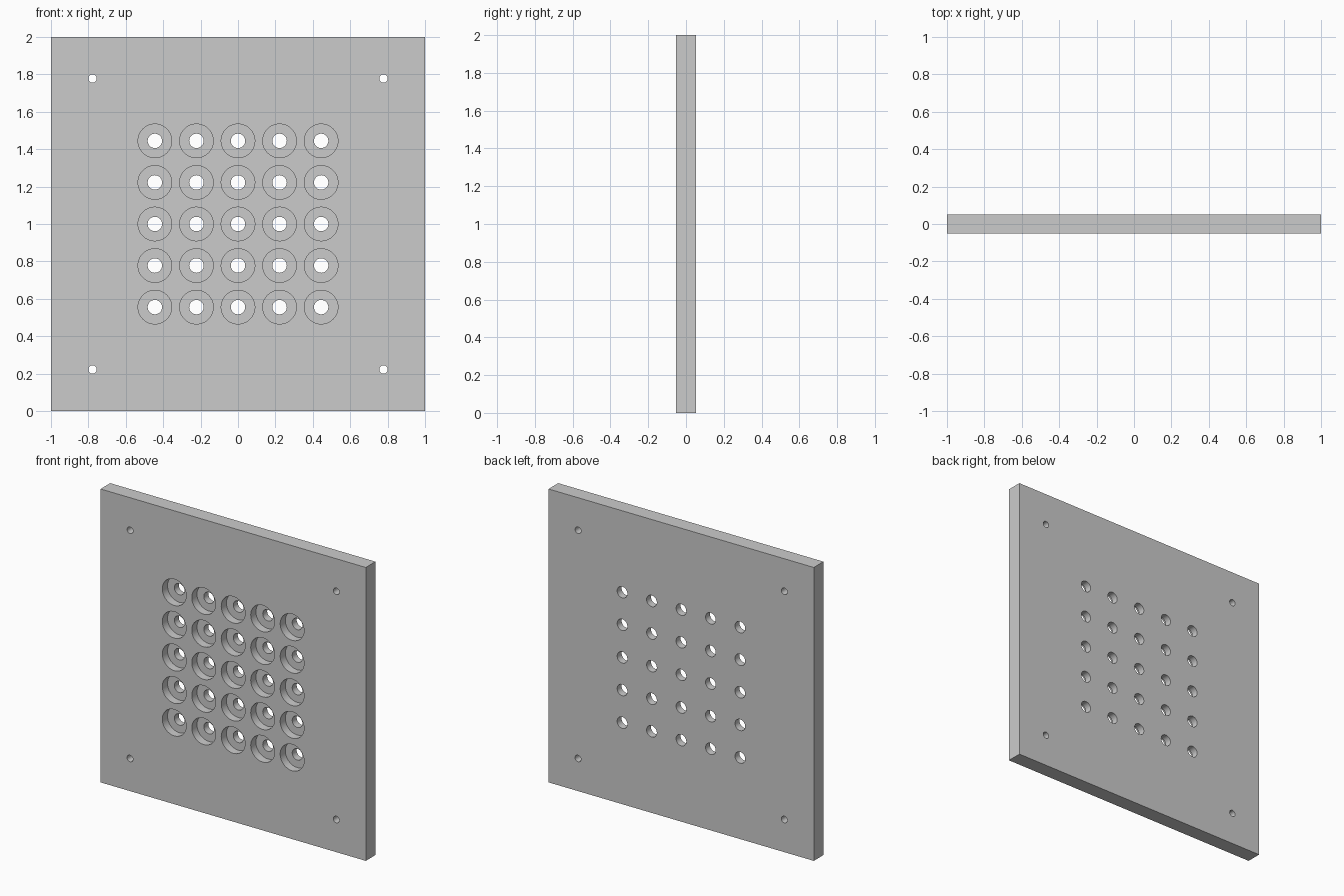
import bpy, bmesh
from math import pi
from mathutils import Matrix

if "Cube" in bpy.data.objects:
    bpy.data.objects.remove(bpy.data.objects["Cube"])

THICK = 0.104
PITCH = 2 / 9
BORE_DEPTH = 0.056
FRONT = -THICK / 2


def new_object(name, bm):
    mesh = bpy.data.meshes.new(name)
    bm.to_mesh(mesh)
    bm.free()
    obj = bpy.data.objects.new(name, mesh)
    bpy.context.collection.objects.link(obj)
    return obj


def add_cylinder(bm, x, z, radius, y0, y1):
    m = Matrix.Translation((x, (y0 + y1) / 2, z)) @ Matrix.Rotation(pi / 2, 4, 'X')
    bmesh.ops.create_cone(bm, cap_ends=True, segments=48, radius1=radius,
                          radius2=radius, depth=y1 - y0, matrix=m)


# Square plate
bm = bmesh.new()
bmesh.ops.create_cube(bm, size=1, matrix=Matrix.Translation((0, 0, 1))
                      @ Matrix.Diagonal((2, THICK, 2, 1)))
plate = new_object("plate", bm)

# Cutters: counterbores from the front, then all through holes
bores, holes = bmesh.new(), bmesh.new()
for i in range(-2, 3):
    for j in range(-2, 3):
        x, z = i * PITCH, 1 + j * PITCH
        add_cylinder(bores, x, z, 0.09, FRONT - 0.1, FRONT + BORE_DEPTH)
        add_cylinder(holes, x, z, 0.0385, -0.2, 0.2)

# Corner mounting holes
for sx in (-1, 1):
    for sz in (-1, 1):
        add_cylinder(holes, sx * 3.5 * PITCH, 1 + sz * 3.5 * PITCH, 0.0225, -0.2, 0.2)

cutters = [new_object("counterbore_cutter", bores), new_object("through_hole_cutter", holes)]
bpy.context.view_layer.objects.active = plate
plate.select_set(True)
for cutter in cutters:
    mod = plate.modifiers.new(cutter.name, 'BOOLEAN')
    mod.operation = 'DIFFERENCE'
    mod.solver = 'EXACT'
    mod.object = cutter
    cutter.hide_render = True
    bpy.ops.object.modifier_apply(modifier=mod.name)

for cutter in cutters:
    bpy.data.objects.remove(cutter)

# Smooth hole walls, crisp rims
bpy.ops.object.shade_smooth_by_angle(angle=pi / 6)
